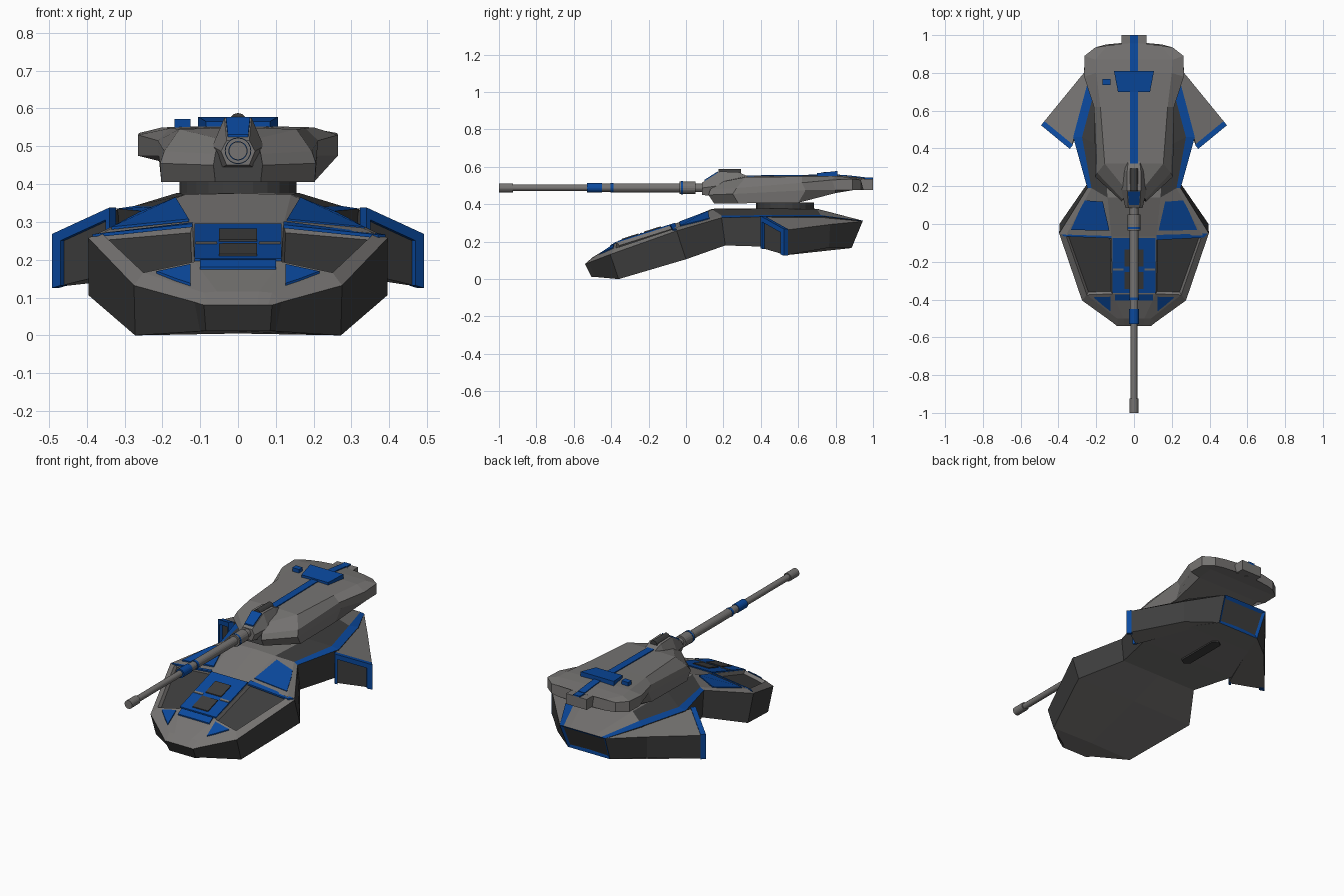
import bpy, bmesh, math
from mathutils import Vector, Matrix
from mathutils.bvhtree import BVHTree

if "Cube" in bpy.data.objects:
    bpy.data.objects.remove(bpy.data.objects["Cube"])

# Materials
def material(name, rgb):
    m = bpy.data.materials.new(name)
    m.diffuse_color = (*rgb, 1)
    m.use_nodes = True
    m.node_tree.nodes["Principled BSDF"].inputs["Base Color"].default_value = m.diffuse_color
    return m

GREY, DARK, BLUE = 0, 1, 2
MATS = [material("armour_grey", (0.18, 0.173, 0.168)),
        material("dark_grey", (0.047, 0.047, 0.047)),
        material("trim_blue", (0.003, 0.066, 0.34))]

def finish(name, bm, mirror=False):
    bmesh.ops.recalc_face_normals(bm, faces=bm.faces)
    me = bpy.data.meshes.new(name)
    bm.to_mesh(me)
    bm.free()
    for m in MATS:
        me.materials.append(m)
    ob = bpy.data.objects.new(name, me)
    bpy.context.collection.objects.link(ob)
    if mirror:
        ob.modifiers.new("mirror", 'MIRROR')
    return ob

def skin(bm, rings, mat=lambda i, j: GREY):
    """Joins closed rings of points; caps get station -1 and -2. Returns faces by key."""
    vs = [[bm.verts.new(p) for p in r] for r in rings]
    n, faces = len(rings[0]), {}
    for i in range(len(vs) - 1):
        for j in range(n):
            k = (j + 1) % n
            faces[i, j] = bm.faces.new((vs[i][j], vs[i][k], vs[i + 1][k], vs[i + 1][j]))
    faces[-1, 0] = bm.faces.new(vs[0])
    faces[-2, 0] = bm.faces.new(vs[-1])
    for key, f in faces.items():
        f.material_index = mat(*key)
    bmesh.ops.recalc_face_normals(bm, faces=bm.faces)
    return faces

def full(half):
    """Half cross-section (first and last point on the centre line) to a closed ring."""
    return half + [(-x, y, z) for x, y, z in half[-2:0:-1]]

def column(j, n):
    """Column index on the half section for a face of the full ring."""
    return j if j < n - 1 else 2 * (n - 1) - 1 - j

def plate(name, pts, bvh, mat, h=0.007, mirror=False):
    """Thin painted plate following the surface below it."""
    bm = bmesh.new()
    top, low = [], []
    for x, y in pts:
        z = bvh.ray_cast(Vector((x, y, 2)), Vector((0, 0, -1)))[0].z
        top.append((x, y, z + h))
        low.append((x, y, z - 0.002))
    skin(bm, [low, top], lambda i, j: mat)
    return finish(name, bm, mirror)

def rect(x0, x1, y0, y1):
    return [(x0, y0), (x1, y0), (x1, y1), (x0, y1)]

def cylinder(name, c, r, depth, mat, axis='Z', sides=20):
    bm = bmesh.new()
    m = Matrix.Translation(c)
    if axis == 'Y':
        m = m @ Matrix.Rotation(math.pi / 2, 4, 'X')
    bmesh.ops.create_cone(bm, cap_ends=True, segments=sides, radius1=r, radius2=r, depth=depth, matrix=m)
    for f in bm.faces:
        f.material_index = mat
    return finish(name, bm)

# Hull: bottom centre, bottom edge, top edge, inner rim, deck column, deck centre
hull_half = [
    [(0, -.505, .012), (.085, -.505, .012), (.09, -.54, .08), (.08, -.54, .081), (.05, -.54, .081), (0, -.54, .081)],
    [(0, -.48, .011), (.10, -.48, .011), (.115, -.52, .088), (.09, -.50, .113), (.055, -.50, .116), (0, -.50, .116)],
    [(0, -.36, .005), (.272, -.36, 0), (.275, -.405, .132), (.25, -.375, .166), (.115, -.37, .195), (0, -.37, .195)],
    [(0, 0, .11), (.395, 0, .106), (.396, -.05, .258), (.36, -.06, .27), (.12, -.065, .292), (0, -.065, .293)],
    [(0, .21, .18), (.25, .21, .18), (.247, .19, .328), (.225, .19, .34), (.14, .14, .372), (0, .14, .376)],
    [(0, .46, .172), (.31, .46, .172), (.322, .46, .335), (.275, .46, .342), (.16, .40, .377), (0, .40, .377)],
    [(0, .74, .17), (.23, .74, .17), (.245, .75, .334), (.205, .72, .342), (.15, .70, .375), (0, .70, .376)],
    [(0, .885, .165), (.135, .885, .165), (.145, .945, .31), (.12, .946, .312), (.08, .946, .312), (0, .946, .312)],
]

def hull_mat(i, j):
    if i == -2:
        return BLUE
    if i == -1:
        return DARK
    c = column(j, 6)
    if c == 1 or (c == 3 and i in (4, 5)):
        return DARK
    return BLUE if c == 2 and i >= 4 else GREY

bm = bmesh.new()
faces = skin(bm, [full(h) for h in hull_half], hull_mat)
hull_bvh = BVHTree.FromBMesh(bm)
# Sunken dark panels beside the centre frame, and the framed rear plate
for key, wide, deep in (((2, 3), .012, -.018), ((2, 6), .012, -.018), ((-2, 0), .02, -.008)):
    bmesh.ops.inset_individual(bm, faces=[faces[key]], thickness=wide, depth=deep)
    faces[key].material_index = DARK
finish("hull", bm)

# Painted deck plates
plate("centre_frame", rect(-.115, .115, -.365, -.075), hull_bvh, BLUE)
plate("centre_frame_foot", rect(-.10, .10, -.405, -.372), hull_bvh, BLUE)
plate("upper_hatch", rect(-.05, .05, -.225, -.135), hull_bvh, DARK, .012)
plate("lower_hatch", rect(-.05, .05, -.345, -.255), hull_bvh, DARK, .012)
plate("frame_bar", rect(.055, .112, -.247, -.235), hull_bvh, GREY, .01, True)
plate("deck_patch", [(.13, -.035), (.335, -.032), (.285, .08), (.26, .125), (.165, .118)], hull_bvh, BLUE, .005, True)
plate("nose_patch", [(.125, -.385), (.125, -.462), (.16, -.435), (.215, -.388)], hull_bvh, BLUE, .006, True)
plate("right_crossbar", [(.12, -.085), (.37, -.072), (.39, -.05), (.12, -.058)], hull_bvh, BLUE)
plate("left_crossbar", [(-.12, -.076), (-.37, -.066), (-.385, -.055), (-.12, -.064)], hull_bvh, BLUE)

# Slot under the hull
bm = bmesh.new()
slot = [(-.03, .44), (0, .42), (.03, .44), (.03, .70), (0, .72), (-.03, .70)]
skin(bm, [[(x, y, z) for x, y in slot] for z in (.163, .18)], lambda i, j: DARK)
finish("belly_slot", bm)

# Rear side pods, running back to the corner of the rear plate
bm = bmesh.new()
skin(bm, [[(.33, .41, .165), (.482, .535, .128), (.285, .765, .168), (.135, .885, .166), (.20, .72, .171)],
          [(.33, .41, .332), (.482, .535, .262), (.29, .77, .292), (.145, .944, .309), (.24, .74, .333)]],
     lambda i, j: DARK if i == 0 else GREY)
finish("side_pod", bm, True)

# Blue frame on the pod fronts: s runs along the front edge, t points out of it
def pod_point(s, t, z):
    return (.33 + .772 * s + .635 * t, .41 + .635 * s - .772 * t, z)

bm = bmesh.new()
for quad in ([(0, .31), (0, .338), (.197, .268), (.197, .24)],
             [(.168, .132), (.168, .262), (.197, .268), (.197, .125)],
             [(0, .165), (0, .338), (.014, .332), (.014, .162)]):
    skin(bm, [[pod_point(s, t, z) for s, z in quad] for t in (-.012, .016)], lambda i, j: BLUE)
finish("pod_frame", bm, True)

# Turret ring
cylinder("turret_ring", (0, .53, .385), .155, .05, DARK, sides=24)

# Turret: bottom centre, bottom edge, lower side, upper side, roof edge, roof centre
turret_half = [
    [(0, .15, .405), (.06, .15, .405), (.065, .12, .45), (.06, .13, .48), (.05, .19, .52), (0, .19, .52)],
    [(0, .28, .405), (.203, .28, .405), (.206, .25, .455), (.195, .27, .487), (.155, .32, .545), (0, .32, .55)],
    [(0, .60, .408), (.203, .60, .408), (.21, .64, .475), (.212, .62, .515), (.178, .62, .548), (0, .62, .553)],
    [(0, .80, .46), (.205, .80, .46), (.264, .80, .475), (.264, .78, .53), (.20, .80, .55), (0, .80, .555)],
    [(0, .89, .475), (.20, .89, .475), (.262, .89, .475), (.262, .89, .535), (.205, .87, .545), (0, .87, .55)],
    [(0, .965, .475), (.15, .95, .475), (.205, .935, .475), (.205, .935, .53), (.14, .945, .535), (0, .96, .54)],
]
bm = bmesh.new()
skin(bm, [full(h) for h in turret_half], lambda i, j: DARK if i == -1 else GREY)
turret_bvh = BVHTree.FromBMesh(bm)
finish("turret", bm)

# Tail block
bm = bmesh.new()
skin(bm, [[(-.066, y, .475), (.066, y, .475), (.066, y, .535), (-.066, y, .535)] for y in (.93, 1.0)])
finish("turret_tail", bm)

# Roof stripe, hatch and sensor
ys = [.32, .62, .80, .87, .955]
for a, b in zip(ys, ys[1:]):
    plate("roof_stripe", rect(-.021, .021, a, b), turret_bvh, BLUE, .005)
bm = bmesh.new()
skin(bm, [[(-.021, y, .53), (.021, y, .53), (.021, y, .542), (-.021, y, .542)] for y in (.95, 1.0)], lambda i, j: BLUE)
finish("tail_stripe", bm)
bm = bmesh.new()
hatch = [(-.085, .70), (.085, .70), (.106, .81), (-.106, .81)]
skin(bm, [[(x, y, .545) for x, y in hatch],
          [(x, y, .566 if y < .75 else .578) for x, y in hatch]], lambda i, j: BLUE)
finish("roof_hatch", bm)
bm = bmesh.new()
skin(bm, [[(x, y, z) for x, y in rect(-.168, -.125, .735, .768)] for z in (.545, .572)], lambda i, j: BLUE)
finish("roof_sensor", bm)

# Gun mantlet with blue plate and sight
mantlet = [(.085, .03, .045, .03, .45, .487, .515), (.18, .05, .068, .036, .44, .50, .575),
           (.28, .05, .068, .036, .44, .50, .572), (.34, .05, .06, .03, .44, .50, .545)]
bm = bmesh.new()
skin(bm, [full([(0, y, zb), (xb, y, zb), (xm, y, zm), (xt, y, zt), (0, y, zt)])
          for y, xb, xm, xt, zb, zm, zt in mantlet])
mantlet_bvh = BVHTree.FromBMesh(bm)
finish("gun_mantlet", bm)
plate("mantlet_plate", [(-.027, .10), (.027, .10), (.032, .172), (-.032, .172)], mantlet_bvh, BLUE)
cylinder("gun_sight", (0, .235, .566), .022, .12, DARK, 'Y', 12)

# Barrel sections: start, end, radius, colour
for name, a, b, r, m in (
        ("muzzle", -1.0, -.925, .024, GREY), ("barrel_front", -.93, -.52, .0175, GREY),
        ("barrel_band", -.53, -.45, .0255, BLUE), ("barrel_joint", -.455, -.40, .022, GREY),
        ("barrel_ring", -.403, -.388, .0255, BLUE), ("barrel_sleeve", -.39, -.02, .024, GREY),
        ("barrel_collar", -.035, .05, .034, GREY), ("collar_ring", -.027, -.017, .0352, BLUE),
        ("barrel_root", .045, .13, .023, GREY)):
    cylinder(name, (0, (a + b) / 2, .488), r, b - a, m, 'Y')
